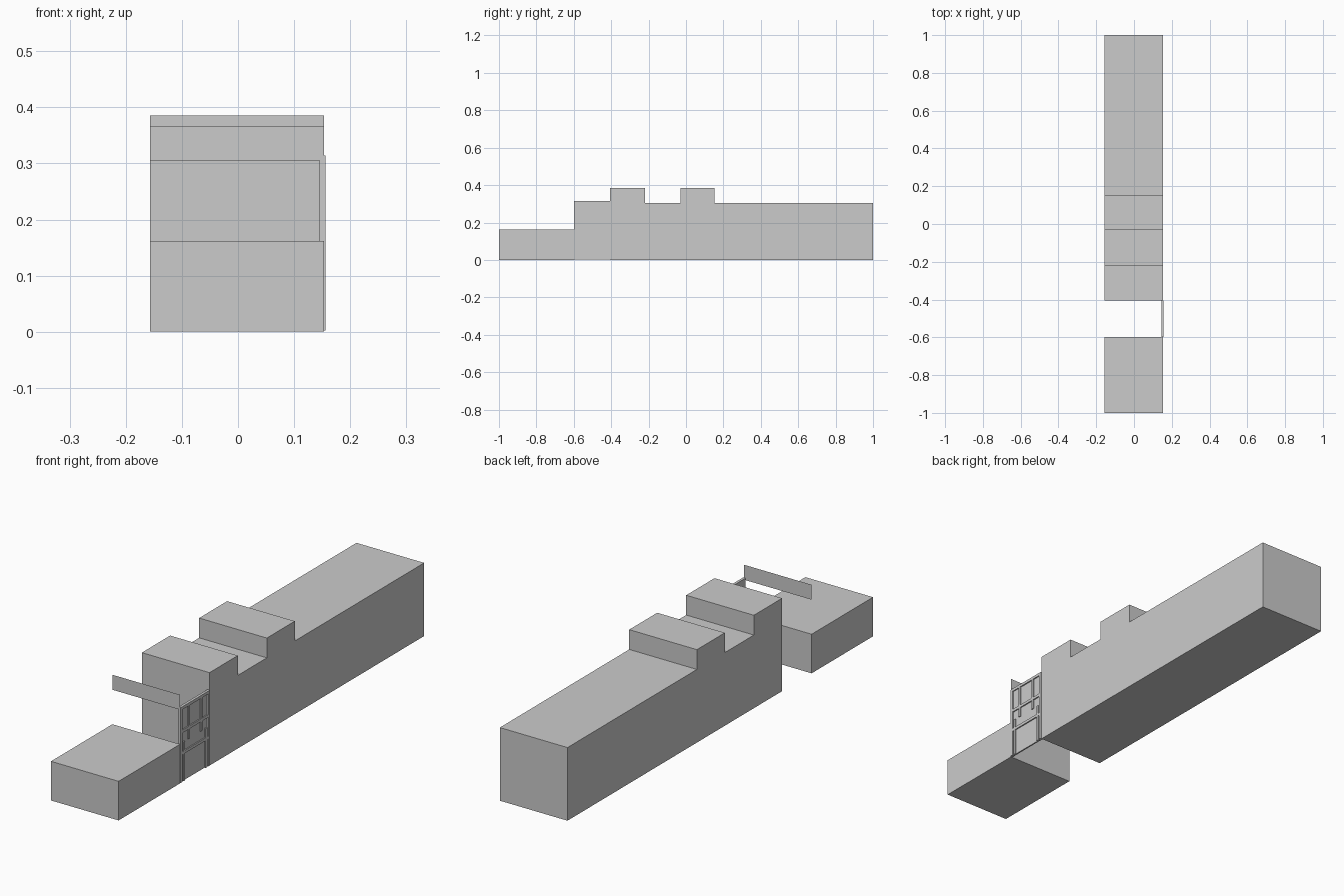
import bpy, bmesh

if "Cube" in bpy.data.objects:
    bpy.data.objects.remove(bpy.data.objects["Cube"])

X0, X1 = -0.157, 0.153        # side walls
GAP0, GAP1 = -0.598, -0.405   # doorway gap along y


def mesh_object(name, bm):
    bmesh.ops.recalc_face_normals(bm, faces=bm.faces)
    me = bpy.data.meshes.new(name)
    bm.to_mesh(me)
    bm.free()
    ob = bpy.data.objects.new(name, me)
    bpy.context.collection.objects.link(ob)
    return ob


def extrude_profile(name, pts):
    """Extrude a (y, z) side profile across the full width."""
    bm = bmesh.new()
    face = bm.faces.new([bm.verts.new((X0, y, z)) for y, z in pts])
    ext = bmesh.ops.extrude_face_region(bm, geom=[face], use_keep_orig=True)
    verts = [v for v in ext["geom"] if isinstance(v, bmesh.types.BMVert)]
    bmesh.ops.translate(bm, verts=verts, vec=(X1 - X0, 0, 0))
    return mesh_object(name, bm)


def box(name, x, y, z):
    bm = bmesh.new()
    bmesh.ops.create_cube(bm, size=1)
    for v in bm.verts:
        v.co = [(r[0] + r[1]) / 2 + c * (r[1] - r[0])
                for c, r in zip(v.co, (x, y, z))]
    return mesh_object(name, bm)


# Long main block with two raised roof sections
extrude_profile("main_block", [
    (GAP1, 0), (1, 0), (1, 0.303), (0.153, 0.303), (0.153, 0.385),
    (-0.03, 0.385), (-0.03, 0.303), (-0.22, 0.303), (-0.22, 0.385),
    (GAP1, 0.385)])

# Low front block
box("front_block", (X0, X1), (-1, GAP0), (0, 0.162))

# Thin sign board standing above the doorway gap
bm = bmesh.new()
bm.faces.new([bm.verts.new((x, GAP0, z)) for x, z in
              ((X0, 0.305), (X1, 0.305), (X1, 0.367), (X0, 0.367))])
mesh_object("header_board", bm)

# Door leaf with raised frame and bars
box("door_leaf", (0.145, 0.151), (GAP0, GAP1), (0.002, 0.314))
RAISED = (0.145, 0.156)
for side, y in (("front", GAP0), ("back", GAP1 - 0.012)):
    box(f"door_post_{side}", RAISED, (y, y + 0.012), (0.002, 0.314))
for i, z in enumerate((0.302, 0.205, 0.115)):
    box(f"door_rail_{i}", RAISED, (GAP0, GAP1), (z, z + 0.012))
for i, y in enumerate((-0.542, -0.461)):
    box(f"glazing_bar_{i}", RAISED, (y - 0.005, y + 0.005), (0.165, 0.305))
for i, y in enumerate((-0.574, -0.429)):
    box(f"lower_stile_{i}", RAISED, (y - 0.005, y + 0.005), (0.002, 0.165))
